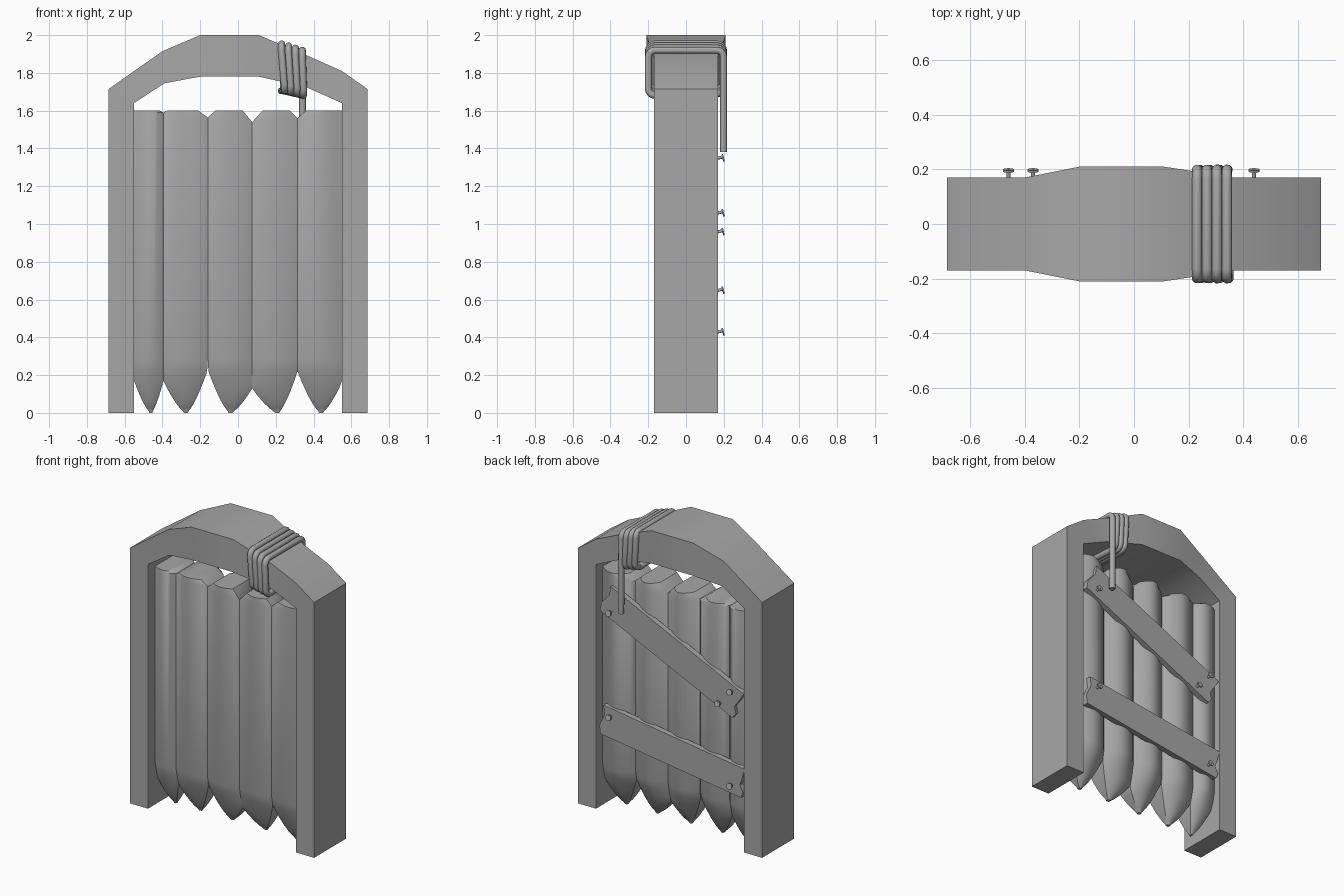
import bpy, bmesh, math
from mathutils import Matrix, Vector

if "Cube" in bpy.data.objects:
    bpy.data.objects.remove(bpy.data.objects["Cube"])

grey = bpy.data.materials.new("plain grey")
grey.use_nodes = True
GREY = (0.39, 0.39, 0.39, 1)
grey.diffuse_color = GREY
grey.node_tree.nodes["Principled BSDF"].inputs["Base Color"].default_value = GREY


def finish(name, bm, smooth=None):
    bmesh.ops.recalc_face_normals(bm, faces=bm.faces)
    mesh = bpy.data.meshes.new(name)
    bm.to_mesh(mesh)
    bm.free()
    obj = bpy.data.objects.new(name, mesh)
    bpy.context.collection.objects.link(obj)
    mesh.materials.append(grey)
    if smooth:
        bpy.ops.object.select_all(action='DESELECT')
        obj.select_set(True)
        bpy.context.view_layer.objects.active = obj
        bpy.ops.object.shade_smooth_by_angle(angle=math.radians(smooth))
    return obj


def loft(name, rings, smooth=None):
    """Skin a list of closed rings and cap both ends."""
    bm = bmesh.new()
    loops = [[bm.verts.new(p) for p in ring] for ring in rings]
    n = len(rings[0])
    for a, b in zip(loops, loops[1:]):
        for i in range(n):
            j = (i + 1) % n
            bm.faces.new((a[i], a[j], b[j], b[i]))
    bm.faces.new(loops[0])
    bm.faces.new(loops[-1])
    return finish(name, bm, smooth)


# Arched frame: outer point, inner point, half depth at each station
stations = [
    (-.685, 0, -.55, 0, .17), (-.685, 1.715, -.55, 1.64, .17),
    (-.4, 1.915, -.39, 1.745, .17), (-.2, 2, -.2, 1.78, .21),
    (.11, 2, .11, 1.78, .21), (.37, 1.89, .36, 1.725, .17),
    (.55, 1.81, .45, 1.685, .17), (.685, 1.715, .55, 1.64, .17), (.685, 0, .55, 0, .17)]
loft("arched_frame", [[(ox, -d, oz), (ox, d, oz), (ix, d, iz), (ix, -d, iz)]
                      for ox, oz, ix, iz, d in stations], 30)

# Sharpened logs: left, right, tip x, bottom notch heights,
# top notch widths and depths, back depth at left and right sides
logs = [
    (-.55, -.395, -.46, .17, .17, 0, .02, .003, .01, .12, .1),
    (-.395, -.16, -.275, .17, .23, .02, .05, .01, .035, .1, .08),
    (-.16, .075, -.04, .23, .13, .04, .05, .035, .06, .08, .085),
    (.075, .315, .21, .13, .22, .055, .04, .06, .04, .085, .085),
    (.315, .55, .44, .22, .16, .045, 0, .04, .003, .085, .1)]
STEPS = 10
FRONT, FRONT_EDGE, BACK = .118, .093, .147


def log_ring(left, right, z_left, z_right, back_left, back_right, scale):
    """Flat-sided section with a shallow bulge at the front and a fuller one behind."""
    ring = []
    for side in (-1, 1):
        for i in range(STEPS + 1):
            u = side * (1 - 2 * i / STEPS)
            t = (u + 1) / 2
            edge = FRONT_EDGE if side < 0 else back_left + (back_right - back_left) * t
            depth = FRONT if side < 0 else BACK
            y = edge + (depth - edge) * max(0, math.cos(u * math.pi / 2)) ** .85
            ring.append((left + (right - left) * t, side * y * scale,
                         z_left + (z_right - z_left) * t))
    return ring


def grow(z, height):
    return max(.03, min(1, z / height)) ** .68


for k, (l, r, tip, hl, hr, cl, cr, dl, dr, bl, br) in enumerate(logs):
    rings = []
    for z in (0, .01, .025, .05, .09, .13, .17, .22, .28):
        fl, fr = grow(z, hl), grow(z, hr)
        rings.append(log_ring(tip + (l - tip) * fl, tip + (r - tip) * fr, z, z,
                              bl, br, grow(z, .27)))
    rings.append(log_ring(l, r, 1.6 - dl, 1.6 - dr, bl, br, 1))
    rings.append(log_ring(l + cl, r - cr, 1.6, 1.6, bl, br, .98))
    loft(f"log_{k + 1}", rings, 40)

# Slanted planks with splintered ends
for name, cx, cz, length, angle in (("upper_plank", -.01, 1.2, 1.09, 24.9),
                                    ("lower_plank", -.015, .535, 1.06, 8.2)):
    h, w = length / 2, .1
    outline = [(-h, -w), (h - .005, -w), (h + .01, -.045), (h - .015, .04), (h, w),
               (-h, w), (-h + .01, .03), (-h + .02, -.02), (-h - .01, -.06)]
    turn = Matrix.Rotation(-math.radians(angle), 3, 'Y')
    place = lambda y: [turn @ Vector((x, 0, z)) + Vector((cx, y, cz)) for x, z in outline]
    loft(name, [place(.13), place(.168)])

# Nails: thin shank with a tilted flat head
for k, (x, z) in enumerate([(.44, 1.35), (-.46, 1.06), (-.37, .96), (.44, .65), (-.46, .43)]):
    bm = bmesh.new()
    for radius, y, depth in ((.008, .175, .05), (.02, .196, .008)):
        m = (Matrix.Translation((x, y, z)) @ Matrix.Rotation(math.radians(14), 4, 'X')
             @ Matrix.Rotation(math.pi / 2, 4, 'X'))
        bmesh.ops.create_cone(bm, cap_ends=True, segments=12, radius1=radius,
                              radius2=radius, depth=depth, matrix=m)
    finish(f"nail_{k + 1}", bm, 40)

# Rope wound around the beam: up the front, over, down the back, under;
# the last turn hangs straight down as a tail
Y, R, TURNS = .199, .035, 4
path = [Vector((.23, Y - R, 1.705))]
for k in range(TURNS):
    x = .231 + .0365 * k
    top, low = 1.953 - .011 * k, 1.705 - .008 * k
    lean = .015 - .003 * k
    corners = [(x + lean, -1, low + R, 270), (x, -1, top - R, 180),
               (x, 1, top - R, 90), (x + .01, 1, low + R, 0)]
    if k == TURNS - 1:
        corners.pop()
    for px, side, pz, start in corners:
        for i in range(5):
            a = math.radians(start - i * 22.5)
            path.append(Vector((px, side * (Y - R) + math.cos(a) * R, pz + math.sin(a) * R)))
path.append(Vector((.343, Y, 1.38)))
curve = bpy.data.curves.new("rope", 'CURVE')
curve.dimensions = '3D'
curve.bevel_depth = .019
curve.bevel_resolution = 3
curve.use_fill_caps = True
spline = curve.splines.new('POLY')
spline.points.add(len(path) - 1)
for point, p in zip(spline.points, path):
    point.co = (*p, 1)
spline.use_smooth = True
curve.materials.append(grey)
rope = bpy.data.objects.new("rope", curve)
bpy.context.collection.objects.link(rope)
